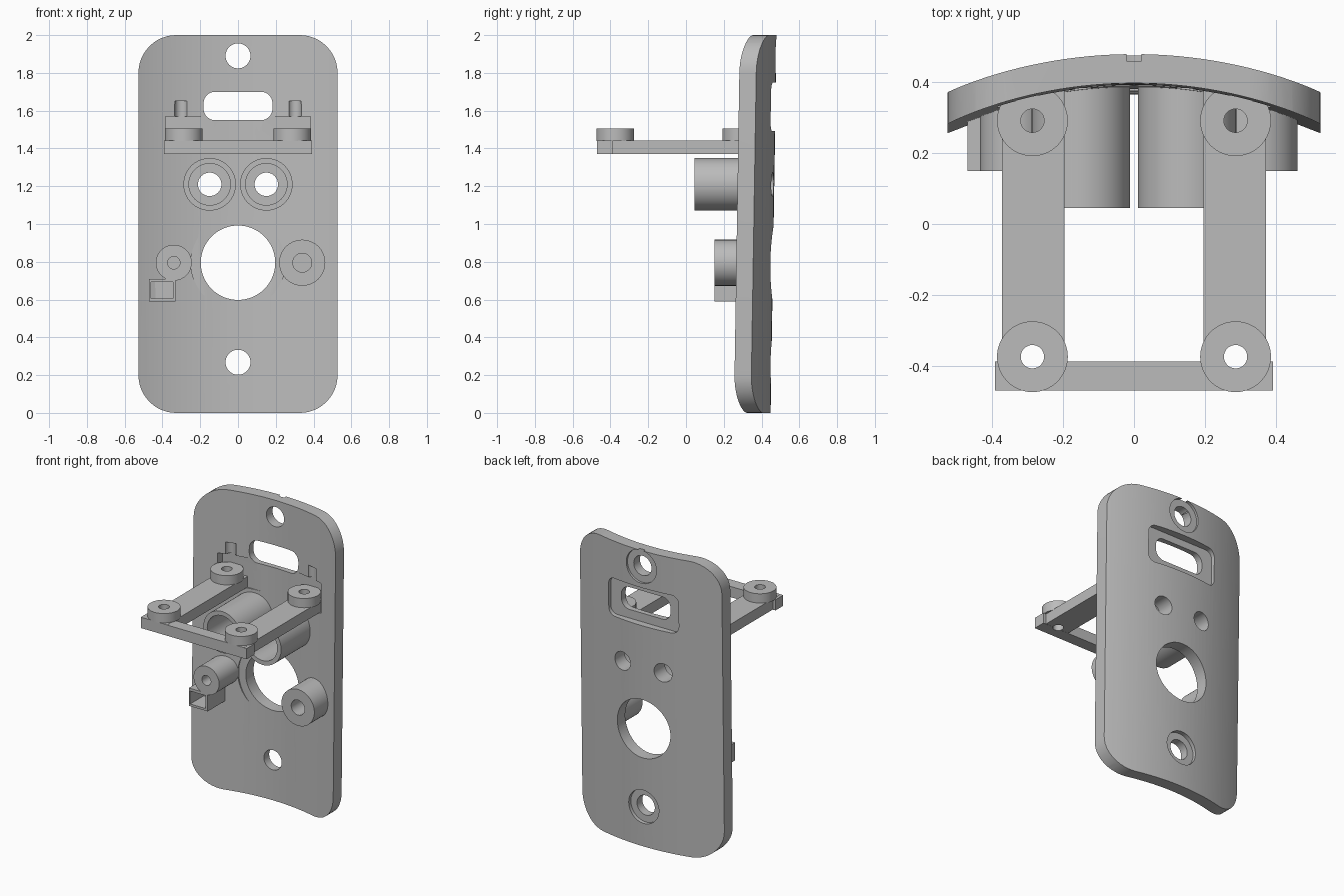
import bpy, bmesh, math
from mathutils import Matrix, Vector

if "Cube" in bpy.data.objects:
    bpy.data.objects.remove(bpy.data.objects["Cube"])

grey = bpy.data.materials.new("plain grey")
grey.use_nodes = True
grey.diffuse_color = (0.5, 0.5, 0.5, 1)
grey.node_tree.nodes["Principled BSDF"].inputs["Base Color"].default_value = (0.5, 0.5, 0.5, 1)


def finish(bm, name):
    bmesh.ops.remove_doubles(bm, verts=bm.verts, dist=1e-5)
    bmesh.ops.recalc_face_normals(bm, faces=bm.faces)
    mesh = bpy.data.meshes.new(name)
    bm.to_mesh(mesh)
    bm.free()
    mesh.materials.append(grey)
    obj = bpy.data.objects.new(name, mesh)
    bpy.context.collection.objects.link(obj)
    return obj


def activate(obj):
    bpy.ops.object.select_all(action='DESELECT')
    obj.select_set(True)
    bpy.context.view_layer.objects.active = obj


def lathe(name, profile, centre, axis='Y', sides=64):
    """Spin (radius, position along axis) points around the axis."""
    bm = bmesh.new()
    rings = []
    for r, h in profile:
        ring = []
        for i in range(sides):
            a = 2 * math.pi * i / sides
            u, v = centre[0] + r * math.cos(a), centre[1] + r * math.sin(a)
            ring.append(bm.verts.new((u, h, v) if axis == 'Y' else (u, v, h)))
        rings.append(ring)
    for p, q in zip(rings, rings[1:]):
        for i in range(sides):
            j = (i + 1) % sides
            bm.faces.new((p[i], p[j], q[j], q[i]))
    return finish(bm, name)


def rod(name, r, a, b, centre, axis='Y'):
    return lathe(name, [(0, a), (r, a), (r, b), (0, b)], centre, axis)


def box(name, lo, hi):
    lo, hi = Vector(lo), Vector(hi)
    bm = bmesh.new()
    bmesh.ops.create_cube(bm, size=1, matrix=Matrix.Translation((lo + hi) / 2)
                          @ Matrix.Diagonal((*(hi - lo), 1)))
    return finish(bm, name)


def prism(name, outline, direction):
    bm = bmesh.new()
    face = bm.faces.new([bm.verts.new(p) for p in outline])
    new = bmesh.ops.extrude_face_region(bm, geom=[face])["geom"]
    bmesh.ops.translate(bm, vec=direction,
                        verts=[g for g in new if isinstance(g, bmesh.types.BMVert)])
    return finish(bm, name)


def rounded(name, half_w, half_h, r, cz, y0, y1, steps=12):
    pts = []
    for k, (sx, sz) in enumerate([(1, 1), (-1, 1), (-1, -1), (1, -1)]):
        for i in range(steps + 1):
            a = math.pi / 2 * (k + i / steps)
            pts.append((sx * (half_w - r) + r * math.cos(a), y0,
                        cz + sz * (half_h - r) + r * math.sin(a)))
    return prism(name, pts, (0, y1 - y0, 0))


def boolean(obj, cutter, operation='DIFFERENCE'):
    cutter.hide_render = True
    activate(obj)
    mod = obj.modifiers.new("cut", 'BOOLEAN')
    mod.operation, mod.solver, mod.object = operation, 'EXACT', cutter
    bpy.ops.object.modifier_apply(modifier=mod.name)
    bpy.data.objects.remove(cutter)


parts = []

# Curved, slightly leaning cover plate
TOP_Y, LEAN = 0.48, 0.016
R_OUT, R_IN = 1.375, 1.293
arc = [math.radians(-27 + 54 * i / 40) for i in range(41)]
section = [(R * math.sin(a), TOP_Y - R_OUT + R * math.cos(a) - 2.1 * LEAN, -0.1)
           for R, angles in ((R_OUT, arc), (R_IN, arc[::-1])) for a in angles]
plate = prism("cover_plate", section, (0, 2.2 * LEAN, 2.2))
boolean(plate, rounded("outline", 0.527, 1.0, 0.2, 1.0, -0.3, 1), 'INTERSECT')
parts.append(plate)

# Screw holes with rear counterbores
for z, floor in ((1.89, 0.46), (0.268, 0.425)):
    boolean(plate, rod("cutter", 0.066, 0, 1, (0, z)))
    boolean(plate, rod("cutter", 0.112, floor, 1, (0, z)))

# Window slot with rear recess
boolean(plate, rounded("cutter", 0.182, 0.075, 0.06, 1.625, 0, 1))
boolean(plate, rounded("cutter", 0.26, 0.128, 0.05, 1.62, 0.425, 1))

# Large opening and its front seat
boolean(plate, rod("cutter", 0.197, 0, 1, (0, 0.795)))
boolean(plate, rod("cutter", 0.25, 0, 0.364, (0, 0.795)))

# Flat seat for the frame and screw relief grooves
boolean(plate, box("cutter", (-0.385, 0, 1.37), (0.385, 0.384, 1.57)))
for s in (-1, 1):
    boolean(plate, rod("cutter", 0.062, 0, 1, (s * 0.15, 1.21)))
    boolean(plate, rod("cutter", 0.035, 1.5, 1.65, (s * 0.3, 0.345), 'Z'))

# Twin stepped sleeves
for s, side in ((-1, "right"), (1, "left")):
    parts.append(lathe(side + "_sleeve", [
        (0.139, 0.045), (0.139, 0.4), (0.062, 0.4), (0.062, 0.35),
        (0.11, 0.35), (0.11, 0.045), (0.139, 0.045)], (s * 0.15, 1.21)))

# Blind screw posts
for name, x, r, bore in (("right_post", -0.34, 0.095, 0.033), ("left_post", 0.34, 0.122, 0.05)):
    parts.append(lathe(name, [(0, 0.36), (r, 0.36), (r, 0.15), (bore, 0.15),
                              (bore, 0.3), (0, 0.3)], (x, 0.795)))

# Small open socket and its web to the post
socket = box("square_socket", (-0.47, 0.15, 0.59), (-0.33, 0.345, 0.71))
boolean(socket, box("cutter", (-0.46, 0.1, 0.605), (-0.345, 0.3, 0.692)))
parts += [socket, box("socket_web", (-0.385, 0.152, 0.7), (-0.332, 0.345, 0.74))]

# Projecting frame: cross bar, arms and bosses
bar = box("frame_cross_bar", (-0.393, -0.47, 1.37), (0.393, -0.388, 1.442))
parts.append(bar)
for s, side in ((-1, "right"), (1, "left")):
    xs = sorted((s * 0.197, s * 0.373))
    arm = box(side + "_frame_arm", (xs[0], -0.469, 1.371), (xs[1], 0.39, 1.443))
    boolean(bar, rod("cutter", 0.033, 1, 2, (s * 0.287, -0.375), 'Z'))
    parts.append(arm)
    for y, end in ((-0.375, "front"), (0.292, "rear")):
        boolean(arm, rod("cutter", 0.033, 1, 2, (s * 0.287, y), 'Z'))
        parts.append(lathe(f"{side}_{end}_boss", [
            (0.033, 1.44), (0.1, 1.44), (0.1, 1.505), (0.033, 1.505), (0.033, 1.44)],
            (s * 0.287, y), 'Z'))

for obj in parts:
    activate(obj)
    bpy.ops.object.shade_smooth_by_angle(angle=math.radians(30))
